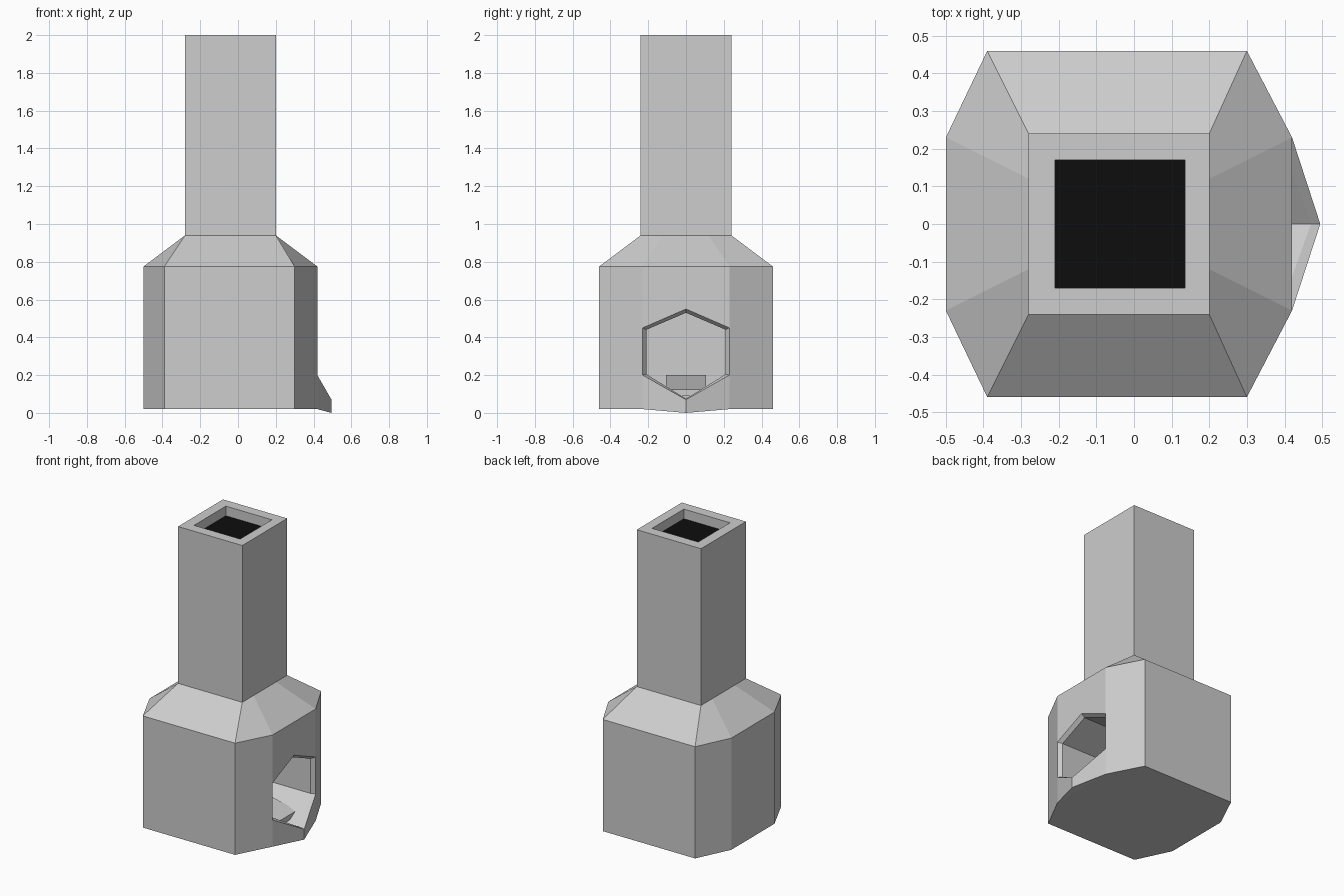
import bpy
import bmesh

cube = bpy.data.objects.get("Cube")
if cube:
    bpy.data.objects.remove(cube, do_unlink=True)


def material(name, value):
    m = bpy.data.materials.new(name)
    m.use_nodes = True
    m.diffuse_color = (value, value, value, 1)
    m.node_tree.nodes["Principled BSDF"].inputs["Base Color"].default_value = (value, value, value, 1)
    return m


stone = material("grey stone", 0.61)
soot = material("black soot", 0.004)


def finish(bm, name, *mats):
    """Turn a bmesh into a flat shaded object with outward normals."""
    bmesh.ops.remove_doubles(bm, verts=bm.verts, dist=0.0005)
    bmesh.ops.recalc_face_normals(bm, faces=bm.faces)
    mesh = bpy.data.meshes.new(name)
    bm.to_mesh(mesh)
    bm.free()
    for m in mats:
        mesh.materials.append(m)
    obj = bpy.data.objects.new(name, mesh)
    bpy.context.collection.objects.link(obj)
    return obj


def face(bm, points):
    return bm.faces.new([bm.verts.new(p) for p in points])


def loft(bm, a, b, skip=()):
    """Join two closed rings of points with quads."""
    n = len(a)
    for i in range(n):
        if i not in skip:
            j = (i + 1) % n
            face(bm, [a[i], a[j], b[j], b[i]])


def mirrored(right):
    """Complete an outline from the points on its +y half."""
    return right + [(x, -y) for x, y in reversed(right)]


def at(outline, z):
    return [(x, y, z) for x, y in outline]


BASE, EAVE, NECK, TOP = 0.02, 0.775, 0.94, 2.0
plan = mirrored([(0.42, 0.23), (0.30, 0.46), (-0.39, 0.46), (-0.5, 0.23)])
neck = mirrored([(0.20, 0.12), (0.20, 0.24), (-0.28, 0.24), (-0.28, 0.12)])
FRONT = len(plan) - 1  # segment holding the fire opening

# Hexagonal fire opening, with its bottom point drawn out into a lip
opening = [(0.42, 0.23, 0.45), (0.42, 0, 0.55), (0.42, -0.23, 0.45),
           (0.42, -0.23, 0.20), (0.495, 0, 0.07), (0.42, 0.23, 0.20)]
rim = [(0.395, 0.21, 0.44), (0.395, 0, 0.53), (0.395, -0.21, 0.44),
       (0.395, -0.21, 0.205), (0.47, 0, 0.075), (0.395, 0.21, 0.205)]
rear = [(-0.42, y, z) for x, y, z in rim]

# Furnace body: walls, sloped shoulders, floor, lip and fire chamber
bm = bmesh.new()
loft(bm, at(plan, BASE), at(plan, EAVE), skip=(FRONT,))
loft(bm, at(plan, EAVE), at(neck, NECK))
tip = (0.495, 0, 0)
left, right = at(plan, BASE)[0], at(plan, BASE)[-1]
face(bm, at(plan, BASE))
face(bm, [left, right, tip])
face(bm, opening[:3] + [at(plan, EAVE)[-1], at(plan, EAVE)[0]])
face(bm, [opening[3], opening[4], tip, right])
face(bm, [opening[4], opening[5], left, tip])
loft(bm, opening, rim)
loft(bm, rim, rear)
face(bm, rear)
finish(bm, "furnace_body", stone)

# Chimney with a recessed flue
bm = bmesh.new()
square = [(0.20, 0.24), (-0.28, 0.24), (-0.28, -0.24), (0.20, -0.24)]
flue = [(0.135, 0.17), (-0.21, 0.17), (-0.21, -0.17), (0.135, -0.17)]
FLUE_Z = 1.935
loft(bm, at(square, NECK), at(square, TOP))
loft(bm, at(square, TOP), at(flue, TOP))
loft(bm, at(flue, TOP), at(flue, FLUE_Z))
face(bm, at(flue, FLUE_Z))
chimney = finish(bm, "chimney", stone, soot)
for p in chimney.data.polygons:
    if all(abs(chimney.data.vertices[v].co.z - FLUE_Z) < 0.001 for v in p.vertices):
        p.material_index = 1

# Fuel block lying on the chamber floor, rising towards the back
bm = bmesh.new()
profile = [(0.37, 0.09), (0.37, 0.125), (0.0, 0.20), (0.0, 0.09)]
sides = [[(x, y, z) for x, z in profile] for y in (-0.105, 0.105)]
loft(bm, *sides)
for s in sides:
    face(bm, s)
finish(bm, "fuel_block", stone)
